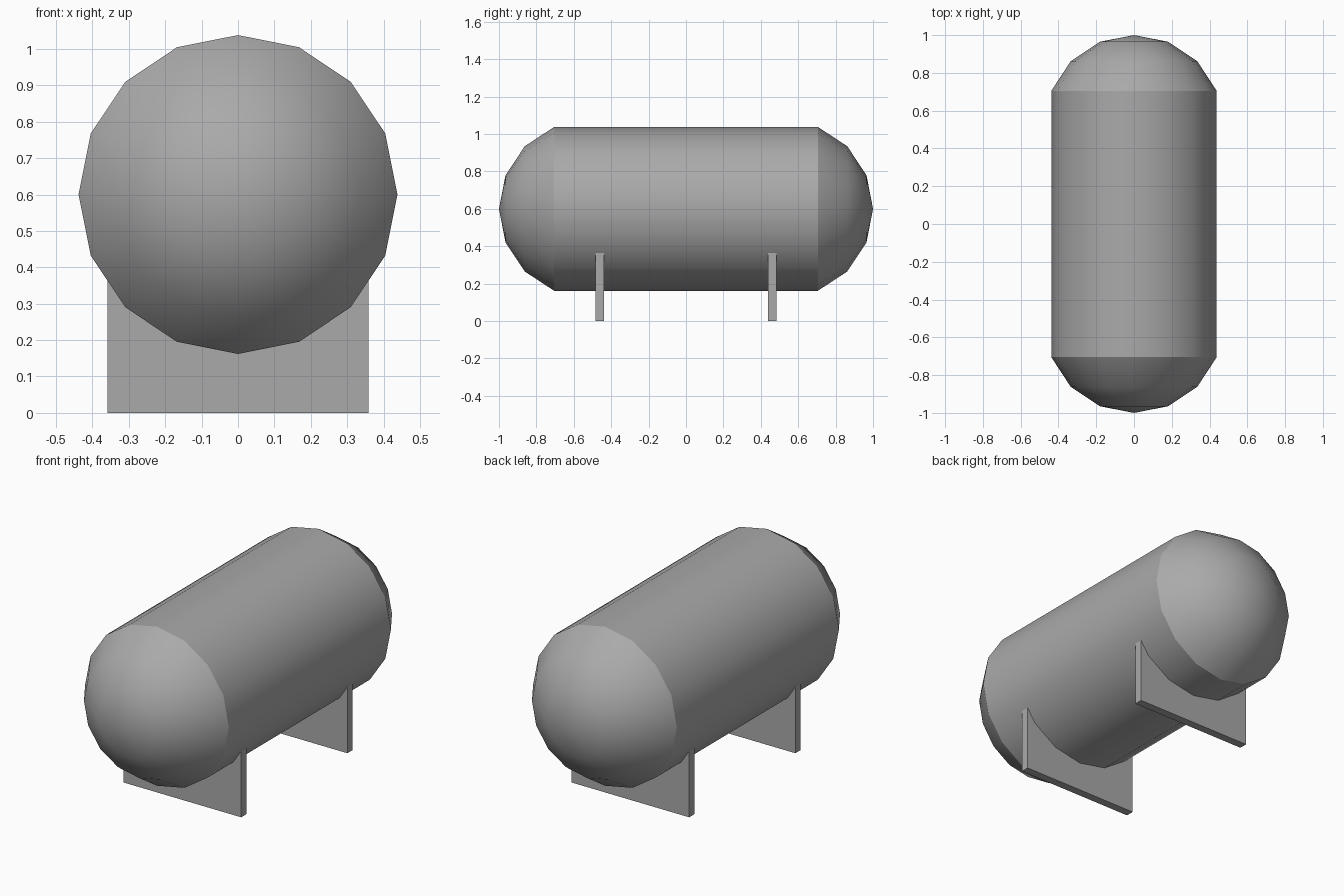
import bpy, bmesh, math
from mathutils import Matrix

if "Cube" in bpy.data.objects:
    bpy.data.objects.remove(bpy.data.objects["Cube"])

SIDES, RADIUS, AXIS_Z = 16, 0.438, 0.60

grey = bpy.data.materials.new("plain grey")
grey.diffuse_color = (0.4, 0.4, 0.4, 1)
grey.use_nodes = True
grey.node_tree.nodes["Principled BSDF"].inputs["Base Color"].default_value = grey.diffuse_color


def add_object(name, bm):
    bmesh.ops.recalc_face_normals(bm, faces=bm.faces)
    mesh = bpy.data.meshes.new(name)
    bm.to_mesh(mesh)
    bm.free()
    mesh.materials.append(grey)
    obj = bpy.data.objects.new(name, mesh)
    bpy.context.collection.objects.link(obj)
    return obj


# Tank: domed profile (radius, y) spun around the y axis
half = [(RADIUS, 0.705), (0.335, 0.862), (0.18, 0.965), (0.0, 1.0)]
profile = [(r, -y) for r, y in reversed(half)] + half
bm = bmesh.new()
verts = [bm.verts.new((0, y, AXIS_Z + r)) for r, y in profile]
edges = [bm.edges.new(pair) for pair in zip(verts, verts[1:])]
bmesh.ops.spin(bm, geom=verts + edges, cent=(0, 0, AXIS_Z), axis=(0, 1, 0),
               angle=math.tau, steps=SIDES, use_duplicate=False)
bmesh.ops.remove_doubles(bm, verts=bm.verts, dist=0.0005)
tank = add_object("tank", bm)
bpy.context.view_layer.objects.active = tank
tank.select_set(True)
bpy.ops.object.shade_smooth_by_angle(angle=math.radians(30))

# Saddles: two upright plates whose upper corners meet the tank wall
for name, y in (("front_saddle", -0.462), ("back_saddle", 0.462)):
    bm = bmesh.new()
    bmesh.ops.create_cube(bm, size=1, matrix=Matrix.Translation((0, y, 0.182))
                          @ Matrix.Diagonal((0.718, 0.046, 0.364, 1)))
    add_object(name, bm)
